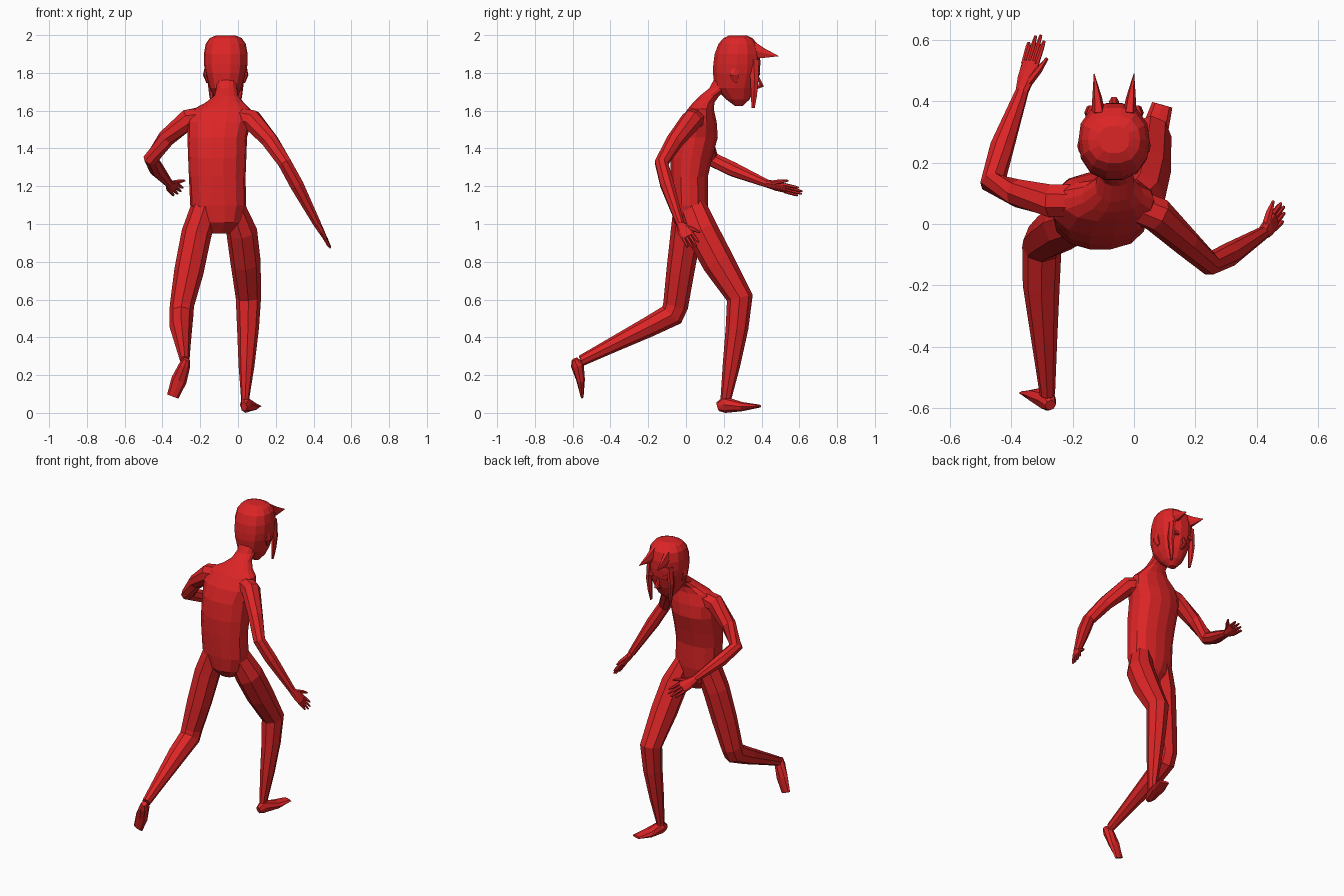
import bpy, bmesh, math
from mathutils import Vector as V

red = bpy.data.materials.new("red")
red.diffuse_color = (0.72, 0.018, 0.019, 1)


def loft(name, rings):
    """Skin a list of equal-length point rings and cap both ends."""
    bm = bmesh.new()
    vs = [[bm.verts.new(p) for p in r] for r in rings]
    n = len(vs[0])
    for a, b in zip(vs, vs[1:]):
        for i in range(n):
            j = (i + 1) % n
            bm.faces.new((a[i], a[j], b[j], b[i]))
    bm.faces.new(vs[0][::-1])
    bm.faces.new(vs[-1])
    bmesh.ops.recalc_face_normals(bm, faces=bm.faces)
    me = bpy.data.meshes.new(name)
    bm.to_mesh(me)
    bm.free()
    me.materials.append(red)
    ob = bpy.data.objects.new(name, me)
    bpy.context.collection.objects.link(ob)
    return ob


def oval(c, s, u, rx, ry, n, e=2.0):
    """Superellipse ring around c in the plane of s and u."""
    pts = []
    for i in range(n):
        a = 2 * math.pi * i / n
        ca, sa = math.cos(a), math.sin(a)
        k = (abs(ca) ** e + abs(sa) ** e) ** (-1 / e)
        pts.append(c + s * (rx * k * ca) + u * (ry * k * sa))
    return pts


def tube(name, path, side=(1, 0, 0), n=8):
    """Path rows: x, y, z, side radius, other radius."""
    ps = [V(p[:3]) for p in path]
    d = [(b - a).normalized() for a, b in zip(ps, ps[1:])]
    rings = []
    for i, p in enumerate(path):
        t = (d[max(i - 1, 0)] + d[min(i, len(d) - 1)]).normalized()
        s = V(side)
        s = (s - t * s.dot(t)).normalized()
        rings.append(oval(ps[i], s, t.cross(s), p[3], p[-1], n))
    return loft(name, rings)


def stack(name, rows, n, e):
    """Horizontal rings: z, centre x, centre y, radius x, radius y."""
    return loft(name, [oval(V((x, y, z)), V((1, 0, 0)), V((0, 1, 0)), rx, ry, n, e)
                       for z, x, y, rx, ry in rows])


# torso with neck
stack("torso", [
    (0.95, -0.095, 0.03, 0.05, 0.04), (1.01, -0.095, 0.02, 0.11, 0.085),
    (1.10, -0.105, 0.02, 0.148, 0.097), (1.25, -0.11, 0.017, 0.15, 0.10),
    (1.35, -0.11, 0.028, 0.154, 0.112), (1.46, -0.11, 0.05, 0.158, 0.12),
    (1.54, -0.10, 0.062, 0.17, 0.102), (1.61, -0.085, 0.078, 0.15, 0.07),
    (1.645, -0.07, 0.095, 0.10, 0.057), (1.68, -0.062, 0.125, 0.064, 0.052),
    (1.72, -0.06, 0.175, 0.055, 0.052), (1.80, -0.065, 0.22, 0.055, 0.055)], 14, 2.3)

# head
hx = -0.065
stack("head", [
    (1.625, hx, 0.28, 0.022, 0.02), (1.66, hx, 0.275, 0.055, 0.062),
    (1.72, hx, 0.26, 0.085, 0.108), (1.80, hx, 0.266, 0.108, 0.125),
    (1.845, hx, 0.269, 0.115, 0.126), (1.90, hx, 0.272, 0.116, 0.122),
    (1.955, hx, 0.275, 0.106, 0.104), (1.985, hx, 0.275, 0.085, 0.078),
    (2.0, hx, 0.275, 0.05, 0.045)], 14, 2.4)

# face and hair details, one per side
tube("nose", [(hx, 0.375, 1.79, 0.008), (hx, 0.40, 1.735, 0.016), (hx, 0.36, 1.72, 0.012)], n=6)
for m, label in ((-1, "left"), (1, "right")):
    x = hx + m * 0.05
    tube(label + "_eye", [(x, 0.365, 1.80, 0.026, 0.015), (x, 0.391, 1.80, 0.02, 0.011)])
    tube(label + "_ear", [(hx + m * 0.10, 0.26, 1.83, 0.012, 0.022),
                          (hx + m * 0.108, 0.255, 1.79, 0.012, 0.026),
                          (hx + m * 0.095, 0.265, 1.75, 0.008, 0.012)], n=6)
    tube(label + "_hair_spike", [(hx + m * 0.05, 0.35, 1.925, 0.024, 0.05),
                                 (hx + m * 0.055, 0.41, 1.905, 0.016, 0.03),
                                 (hx + m * 0.065, 0.49, 1.89, 0.001)], n=6)
    tube(label + "_hair_strand", [(hx + m * 0.07, 0.36, 1.87, 0.02, 0.03),
                                  (hx + m * 0.08, 0.362, 1.76, 0.017, 0.024),
                                  (hx + m * 0.075, 0.36, 1.68, 0.012, 0.018),
                                  (hx + m * 0.07, 0.355, 1.615, 0.004, 0.01)], n=6)

# arms
tube("left_arm", [
    (-0.18, 0.08, 1.57, 0.055), (-0.265, 0.075, 1.555, 0.058), (-0.38, 0.10, 1.455, 0.046),
    (-0.46, 0.135, 1.345, 0.042), (-0.43, 0.25, 1.29, 0.04), (-0.365, 0.43, 1.215, 0.022)],
    side=(0.3, 0.3, 1))
tube("right_arm", [
    (-0.02, 0.07, 1.57, 0.055), (0.075, 0.03, 1.55, 0.058), (0.17, -0.06, 1.44, 0.046),
    (0.247, -0.13, 1.325, 0.038), (0.31, -0.10, 1.21, 0.039), (0.42, -0.03, 1.0, 0.022)],
    side=(0.3, 1, 0.3))


def hand(label, wrist, tip, thumb):
    """Flat palm, four fingers and a thumb; thumb is the thumb-side direction."""
    w, t, s = V(wrist), V(tip), V(thumb)
    ax = t - w
    s = (s - ax.normalized() * s.dot(ax.normalized())).normalized()
    tube(label + "_palm", [(*(w + ax * k), a, b) for k, a, b in
                           ((-0.05, 0.02, 0.02), (0.25, 0.036, 0.017), (0.55, 0.037, 0.012))], s)
    for i, ln in enumerate((0.92, 1.02, 1.0, 0.88)):
        o = s * (0.027 - 0.018 * i)
        tube(f"{label}_finger_{i + 1}", [(*(w + ax * 0.5 + o), 0.0095),
                                         (*(w + ax * 0.8 + o * 1.1), 0.0085),
                                         (*(w + ax * ln + o * 1.2), 0.005)], s, 6)
    tube(label + "_thumb", [(*(w + ax * 0.15 + s * 0.015), 0.014),
                            (*(w + ax * 0.4 + s * 0.045), 0.012),
                            (*(w + ax * 0.62 + s * 0.067), 0.005)], ax.cross(s), 6)


hand("left", (-0.365, 0.43, 1.215), (-0.312, 0.612, 1.168), (0.75, 0, 0.65))
hand("right", (0.42, -0.03, 1.0), (0.488, 0.045, 0.88), (-0.1, 0.8, 0.4))

# legs
tube("right_leg", [
    (-0.025, 0.03, 1.10, 0.06, 0.075), (0.02, 0.085, 0.96, 0.082, 0.088),
    (0.04, 0.17, 0.80, 0.08, 0.086), (0.055, 0.285, 0.61, 0.067, 0.07),
    (0.053, 0.27, 0.45, 0.058, 0.06), (0.045, 0.24, 0.25, 0.042, 0.046),
    (0.038, 0.212, 0.08, 0.022, 0.029), (0.038, 0.21, 0.04, 0.024, 0.03)])
tube("left_leg", [
    (-0.17, 0.02, 1.10, 0.075, 0.085), (-0.22, 0.0, 0.95, 0.08, 0.082),
    (-0.26, -0.03, 0.75, 0.078, 0.074), (-0.297, -0.055, 0.57, 0.064, 0.067),
    (-0.30, -0.075, 0.52, 0.064, 0.066), (-0.302, -0.2, 0.455, 0.06, 0.054),
    (-0.292, -0.38, 0.365, 0.042, 0.041), (-0.282, -0.555, 0.277, 0.025, 0.029)])

# feet, heel to toe
tube("right_foot", [
    (0.032, 0.168, 0.034, 0.016, 0.024), (0.04, 0.205, 0.045, 0.03, 0.044),
    (0.067, 0.30, 0.034, 0.044, 0.024), (0.092, 0.388, 0.037, 0.034, 0.008)], side=(1, -0.25, 0))
tube("left_foot", [
    (-0.272, -0.59, 0.285, 0.018, 0.018), (-0.282, -0.575, 0.255, 0.03, 0.035),
    (-0.312, -0.558, 0.175, 0.042, 0.023), (-0.345, -0.55, 0.088, 0.032, 0.008)], side=(1, 0, -0.3))

# put the soles exactly on the ground
low = min(v.co.z for o in bpy.data.objects for v in o.data.vertices)
for o in bpy.data.objects:
    o.location.z -= low
